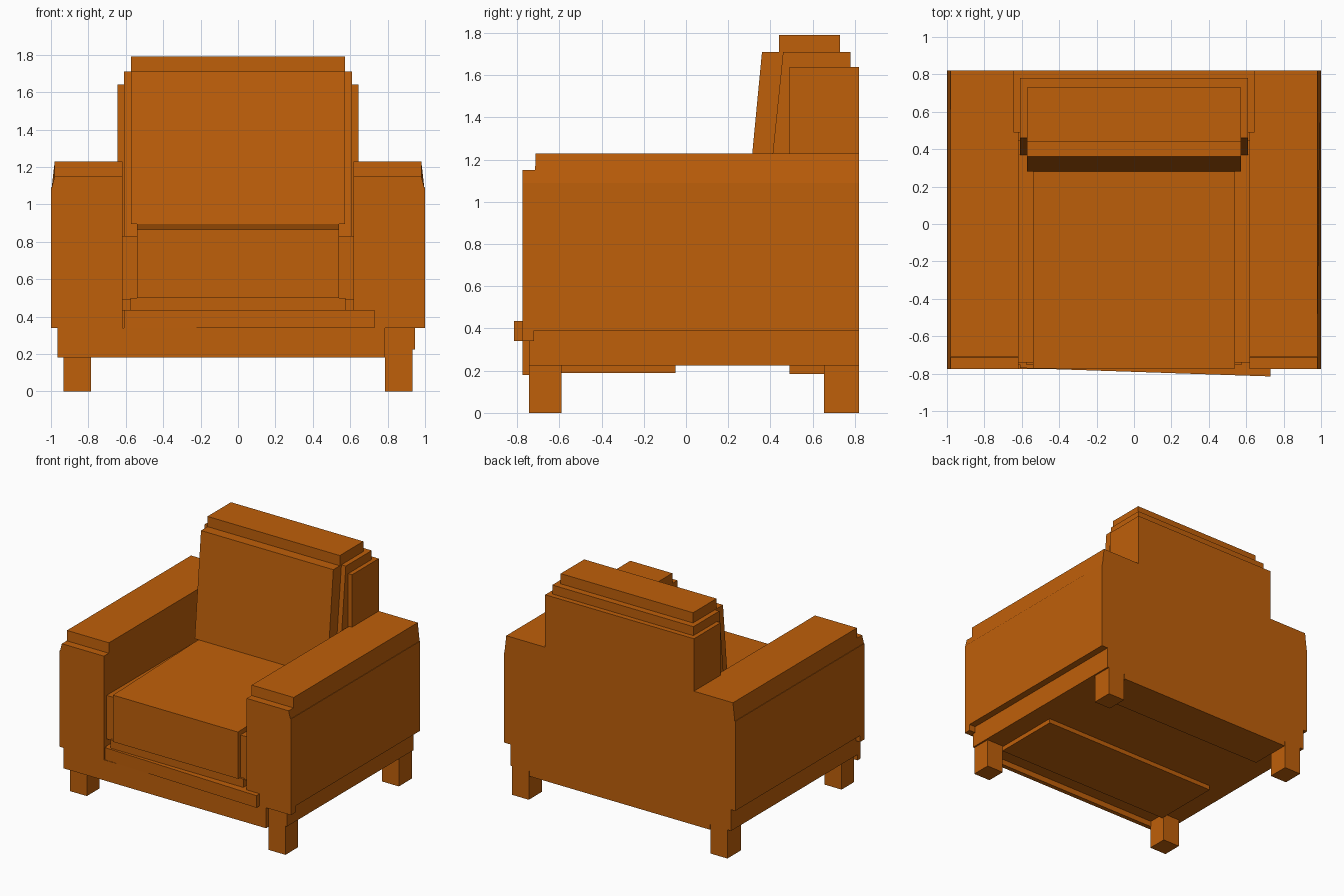
import bpy, bmesh

# One flat upholstery colour
mat = bpy.data.materials.new("burnt orange")
mat.diffuse_color = (0.52, 0.115, 0.003, 1)


def prism(name, profile, x0, x1):
    """Extrude a (y, z) side profile from x0 to x1."""
    bm = bmesh.new()
    face = bm.faces.new([bm.verts.new((x0, y, z)) for y, z in profile])
    ext = bmesh.ops.extrude_face_region(bm, geom=[face])
    verts = [g for g in ext["geom"] if isinstance(g, bmesh.types.BMVert)]
    bmesh.ops.translate(bm, verts=verts, vec=(x1 - x0, 0, 0))
    bmesh.ops.recalc_face_normals(bm, faces=bm.faces)
    me = bpy.data.meshes.new(name)
    bm.to_mesh(me)
    bm.free()
    me.materials.append(mat)
    ob = bpy.data.objects.new(name, me)
    bpy.context.collection.objects.link(ob)
    return ob


def box(name, x0, x1, y0, y1, z0, z1):
    return prism(name, [(y0, z0), (y1, z0), (y1, z1), (y0, z1)], x0, x1)


# Mirrored side parts
for s, side in ((-1, "left"), (1, "right")):
    # arm: main block with front panel dropping lower, then stepped top pad
    prism(side + "_arm", [(-0.775, 0.34), (-0.72, 0.34), (-0.72, 0.39), (0.82, 0.39),
                          (0.82, 1.09), (-0.775, 1.09)], s * 0.617, s * 1.0)
    pad = prism(side + "_arm_pad", [(-0.775, 1.09), (0.82, 1.09), (0.82, 1.23),
                                    (-0.712, 1.23), (-0.715, 1.15), (-0.775, 1.15)],
                s * 0.617, s * 0.98)
    for v in pad.data.vertices:  # outer side leans out at the bottom
        if abs(v.co.x) > 0.9 and v.co.z < 1.1:
            v.co.x = s * 0.996
    # legs
    box(side + "_front_leg", s * 0.785, s * 0.932, -0.745, -0.59, 0, 0.23)
    box(side + "_back_leg", s * 0.785, s * 0.932, 0.655, 0.82, 0, 0.23)
    # filler between arm and seat cushion
    box(side + "_seat_filler", s * 0.54, s * 0.617, -0.74, 0.45, 0.49, 0.83)

# Base with low plates on its underside, front rail and slightly skewed lip
box("base", -0.965, 0.945, -0.745, 0.82, 0.225, 0.39)
box("front_bottom_plate", -0.78, 0.78, -0.60, -0.05, 0.19, 0.225)
box("back_bottom_plate", -0.78, 0.78, 0.49, 0.82, 0.185, 0.225)
box("front_rail", -0.965, 0.785, -0.775, -0.74, 0.18, 0.34)
lip = box("front_lip", -0.61, 0.73, -0.77, -0.72, 0.34, 0.435)
for v in lip.data.vertices:
    if v.co.x > 0 and v.co.y < -0.75:
        v.co.y = -0.815
box("seat_deck", -0.617, 0.617, -0.75, 0.5, 0.39, 0.435)
box("seat_deck_top", -0.575, 0.575, -0.755, 0.5, 0.435, 0.50)

# Seat cushion, rising slightly to the back
prism("seat_cushion", [(-0.772, 0.50), (0.42, 0.50), (0.42, 0.895), (0.28, 0.895),
                       (-0.772, 0.865)], -0.54, 0.54)

# Stepped backrest
box("backrest_outer", -0.643, 0.643, 0.49, 0.82, 0.39, 1.64)
prism("backrest_middle", [(0.37, 0.83), (0.49, 0.83), (0.49, 1.64), (0.78, 1.64),
                          (0.78, 1.71), (0.46, 1.71)], -0.61, 0.61)
box("backrest_top", -0.572, 0.572, 0.44, 0.73, 1.70, 1.79)

# Leaning back cushion
prism("back_cushion", [(0.282, 0.895), (0.38, 0.895), (0.46, 1.71), (0.36, 1.71)],
      -0.572, 0.572)
